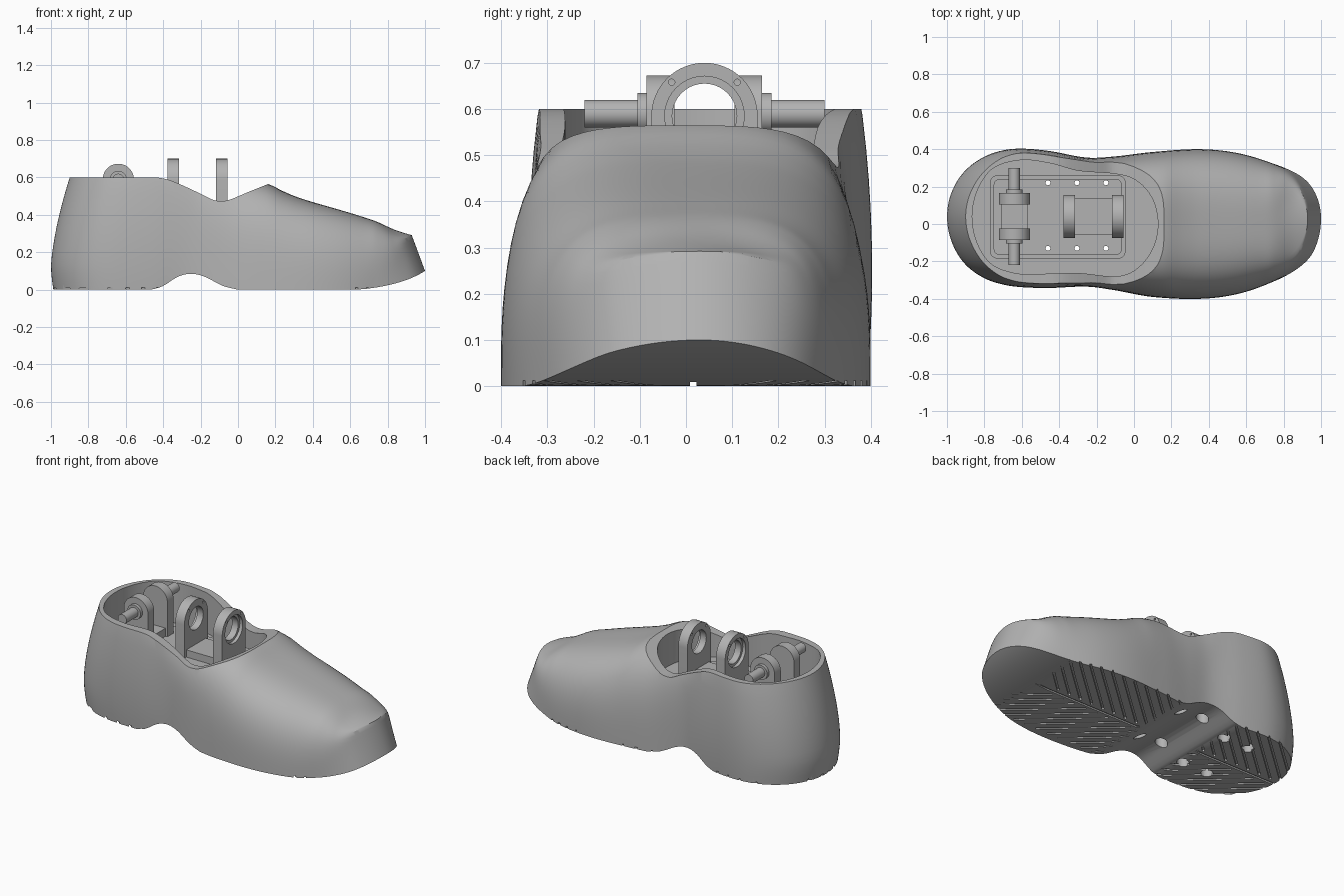
import bpy, bmesh, math
from mathutils import Matrix, Vector

cube = bpy.data.objects.get("Cube")
if cube:
    bpy.data.objects.remove(cube, do_unlink=True)

gray = bpy.data.materials.new("plain gray")
gray.use_nodes = True
gray.diffuse_color = (0.45, 0.45, 0.45, 1)
gray.node_tree.nodes["Principled BSDF"].inputs["Base Color"].default_value = gray.diffuse_color
MID = 0.04  # centre line of the heel and the mechanism


def smooth(a, b, x):
    t = min(1, max(0, (x - a) / (b - a)))
    return t * t * (3 - 2 * t)


def curve(keys, x):
    """Smooth interpolation through (x, value) keys."""
    if x <= keys[0][0]:
        return keys[0][1]
    if x >= keys[-1][0]:
        return keys[-1][1]
    i = next(k for k in range(len(keys) - 1) if x <= keys[k + 1][0])

    def slope(k):
        a, b = keys[max(k - 1, 0)], keys[min(k + 1, len(keys) - 1)]
        return (b[1] - a[1]) / (b[0] - a[0])
    (x0, v0), (x1, v1) = keys[i], keys[i + 1]
    h = x1 - x0
    t = (x - x0) / h
    return (v0 * (1 + 2 * t) * (1 - t) ** 2 + slope(i) * h * t * (1 - t) ** 2
            + v1 * t * t * (3 - 2 * t) + slope(i + 1) * h * t * t * (t - 1))


def round_ended(keys, x0, x1):
    """Side line of an outline with rounded ends, keyed by angle along it."""
    def angle(x):
        return math.acos(max(-1, min(1, 1 - 2 * (x - x0) / (x1 - x0))))
    table = [(angle(x), y) for x, y in keys]
    return lambda x: curve(table, angle(x))


def finish(name, bm):
    bmesh.ops.recalc_face_normals(bm, faces=bm.faces)
    mesh = bpy.data.meshes.new(name)
    bm.to_mesh(mesh)
    bm.free()
    obj = bpy.data.objects.new(name, mesh)
    bpy.context.collection.objects.link(obj)
    mesh.materials.append(gray)
    return obj


def prism(bm, points, offset):
    """Closed polygon extruded by an offset."""
    low = [bm.verts.new(p) for p in points]
    high = [bm.verts.new(Vector(p) + Vector(offset)) for p in points]
    bm.faces.new(low)
    bm.faces.new(high)
    for i in range(len(low)):
        j = (i + 1) % len(low)
        bm.faces.new((low[i], low[j], high[j], high[i]))


def box(bm, x, y, z, turn=0):
    c = Vector((sum(x) / 2, sum(y) / 2, sum(z) / 2))
    size = Matrix.Diagonal((x[1] - x[0], y[1] - y[0], z[1] - z[0], 1))
    bmesh.ops.create_cube(bm, size=1, matrix=Matrix.Translation(c) @ Matrix.Rotation(turn, 4, 'Z') @ size)


def rod(bm, a, b, r, sides=40):
    a, b = Vector(a), Vector(b)
    d = b - a
    m = Matrix.Translation((a + b) / 2) @ d.to_track_quat('Z', 'Y').to_matrix().to_4x4()
    bmesh.ops.create_cone(bm, cap_ends=True, segments=sides, radius1=r, radius2=r,
                          depth=d.length, matrix=m)


def cut(obj, cutter):
    """Subtract a cutter, bake the result and drop the cutter."""
    mod = obj.modifiers.new("cut", 'BOOLEAN')
    mod.operation, mod.solver, mod.object = 'DIFFERENCE', 'EXACT', cutter
    bpy.context.view_layer.update()
    done = obj.evaluated_get(bpy.context.evaluated_depsgraph_get())
    mesh = bpy.data.meshes.new_from_object(done)
    obj.modifiers.clear()
    obj.data = mesh
    bpy.data.objects.remove(cutter, do_unlink=True)


# Shoe body: cross sections lofted from heel to toe
left = round_ended([(-1, .04), (-.97, .185), (-.9, .29), (-.8, .362), (-.7, .395), (-.6, .403),
                    (-.45, .39), (-.25, .355), (-.1, .362), (.1, .385), (.35, .4), (.55, .38),
                    (.75, .32), (.88, .255), (.95, .185), (1, .03)], -1, 1)
right = round_ended([(-1, .04), (-.97, -.11), (-.9, -.22), (-.8, -.292), (-.7, -.325), (-.6, -.338),
                     (-.45, -.342), (-.25, -.335), (-.1, -.355), (.1, -.39), (.35, -.4), (.55, -.375),
                     (.75, -.305), (.88, -.225), (.95, -.15), (1, .03)], -1, 1)
ridge = [(-1, .68), (-.35, .66), (-.1, .63), (0, .602), (.16, .565), (.25, .522), (.345, .485),
         (.6, .41), (.727, .37), (.845, .335), (1, .292)]
arch = [(-.46, 0), (-.4, .02), (-.32, .07), (-.25, .085), (-.18, .07), (-.08, .02), (0, 0)]
roundness = [(-.45, .02), (-.3, .09), (-.2, .19), (-.1, .25), (0, .28), (.16, .3), (.6, .33),
             (.75, .29), (.85, .16), (.93, .05), (1, .02)]


def section(s, count=48):
    top = curve(ridge, s)
    low = curve(arch, s) if s < .2 else .1 * max(0, (s - .6) / .4) ** 2
    n = 1 / curve(roundness, s)
    yc, w = (left(s) + right(s)) / 2, (left(s) - right(s)) / 2
    heel = 1 - smooth(-.4, 0, s)
    for k in range(count + 1):
        a = math.pi * k / count
        c, q = math.cos(a), math.sin(a)
        r = (abs(c) ** n + abs(q) ** n) ** (-1 / n)
        y = yc + w * r * c
        crown = 1 - 3.5 * smooth(.72, .95, s) * (y - yc) ** 2
        z = low + (top * crown - low) * r * q
        y = yc + (y - yc) * (1 - .5 * heel * (z - .25) ** 2)
        x = s + .1 * (abs(z - .12) / .48) ** 1.5 * (1 - smooth(-1, -.4, s))
        x -= .37 * (z - .1) * smooth(.7, 1, s)
        yield x, y, z


bm = bmesh.new()
rings = [[bm.verts.new(p) for p in section(-math.cos(.012 + (math.pi - .024) * i / 120))]
         for i in range(121)]
for a, b in zip(rings, rings[1:]):
    for i in range(len(a)):
        j = (i + 1) % len(a)
        bm.faces.new((a[i], a[j], b[j], b[i]))
for ring in (rings[0], rings[-1]):
    half = len(ring) // 2
    for k in range(half - 1):
        bm.faces.new((ring[k], ring[k + 1], ring[-k - 2], ring[-k - 1]))
    bm.faces.new(ring[half - 1:half + 2])
shoe = finish("shoe_body", bm)

# Collar line, trimmed straight across
rim = [(-1.1, .6), (-.5, .6), (-.42, .598), (-.35, .58), (-.2, .513), (-.13, .479), (-.09, .474),
       (-.05, .479), (.05, .52), (.165, .566)]
steps = [-1.1] + [-.5 + .665 * i / 40 for i in range(41)]
bm = bmesh.new()
prism(bm, [(x, -.6, curve(rim, x)) for x in steps] + [(.165, -.6, 1), (-1.1, -.6, 1)], (0, 1.2, 0))
cut(shoe, finish("collar_cutter", bm))

# Foot opening
X0, X1, FLOOR = -.865, .128, .35
open_left = round_ended([(X0, .04), (-.82, .215), (-.75, .3), (-.6, .342), (-.45, .325), (-.3, .285),
                         (-.1, .268), (0, .24), (.09, .15), (X1, 0)], X0, X1)
open_right = round_ended([(X0, .04), (-.82, -.14), (-.75, -.222), (-.6, -.268), (-.45, -.265), (-.3, -.262),
                          (-.1, -.28), (0, -.25), (.09, -.15), (X1, 0)], X0, X1)
xs = [X0 + (X1 - X0) * (1 - math.cos(math.pi * i / 48)) / 2 for i in range(49)]
outline = [(x, open_left(x), FLOOR) for x in xs] + [(x, open_right(x), FLOOR) for x in xs[-2:0:-1]]
bm = bmesh.new()
prism(bm, outline, (0, 0, .5))
cut(shoe, finish("opening_cutter", bm))

# Sole tread: a centre groove and slanted grooves on each side
bm = bmesh.new()
box(bm, (-1.1, .95), (.009, .023), (-.02, .009))
for side in (-1, 1):
    for i in range(22):
        x = -1.08 + .08 * i
        box(bm, (x - .09, x + .43), (side * .2 + .01, side * .2 + .022), (-.02, .012),
            side * math.radians(42))
cut(shoe, finish("tread_cutter", bm))

# Screw holes, wide from below and narrow through the floor
spots = [(x, y) for x in (-.63, -.46, -.305, -.15) for y in (-.13, .22)]
for radius, top in ((.035, .2), (.013, .45)):
    bm = bmesh.new()
    for x, y in spots:
        rod(bm, (x, y, -.1), (x, y, top), radius, 24)
    cut(shoe, finish("screw_cutter", bm))


# Mounting plate on the floor
def rounded_plate(name, x, y, z, r):
    bm = bmesh.new()
    pts = []
    for i, (cx, cy) in enumerate(((x[1] - r, y[1] - r), (x[0] + r, y[1] - r),
                                  (x[0] + r, y[0] + r), (x[1] - r, y[0] + r))):
        for k in range(7):
            a = math.pi / 2 * (i + k / 6)
            pts.append((cx + r * math.cos(a), cy + r * math.sin(a), z[0]))
    prism(bm, pts, (0, 0, z[1] - z[0]))
    return finish(name, bm)


lip = rounded_plate("plate_lip", (-.77, -.045), (-.185, .26), (FLOOR - .01, FLOOR + .012), .04)
plate = rounded_plate("mounting_plate", (-.75, -.065), (-.165, .24), (FLOOR - .01, FLOOR + .03), .03)
for part in (lip, plate):
    bm = bmesh.new()
    for x, y in spots:
        rod(bm, (x, y, .1), (x, y, .5), .013, 24)
    cut(part, finish("plate_cutter", bm))
BASE = FLOOR + .02


def lug(bm, axis, at, centre, r, thick, z):
    """Upright tab with a round top, facing along x or y."""
    arc = [(math.cos(math.pi * k / 32) * r, z + math.sin(math.pi * k / 32) * r) for k in range(33)]
    flat = [(r, BASE)] + arc + [(-r, BASE)]
    if axis == 'X':
        prism(bm, [(at, centre + u, v) for u, v in flat], (thick, 0, 0))
    else:
        prism(bm, [(centre + u, at, v) for u, v in flat], (0, thick, 0))


# Front bracket: two ringed tabs on a low block
for name, x, outer in (("front_ring_tab", -.118, -.056), ("rear_ring_tab", -.315, -.377)):
    bm = bmesh.new()
    lug(bm, 'X', min(x, outer), MID, .115, .062, .585)
    tab = finish(name, bm)
    step = outer + (.02 if outer < x else -.02)
    for a, b, r in ((-1, 1, .07), (step, outer + (outer - x), .086)):
        bm = bmesh.new()
        rod(bm, (a, MID, .585), (b, MID, .585), r)
        cut(tab, finish("bore_cutter", bm))
    bm = bmesh.new()
    for side in (-1, 1):
        rod(bm, (-1, MID + side * .071, .658), (1, MID + side * .071, .658), .007, 12)
    cut(tab, finish("pin_cutter", bm))
bm = bmesh.new()
box(bm, (-.33, -.1), (MID - .095, MID + .095), (BASE, .425))
finish("ring_base", bm)

# Rear bracket: two tabs with bosses and stub axles
AX, AZ = -.64, .59
for name, side in (("left_axle_tab", 1), ("right_axle_tab", -1)):
    bm = bmesh.new()
    lug(bm, 'Y', MID + side * .095 - .03, AX, .083, .06, AZ)
    finish(name, bm)
    for label, a, b, r in (("boss", .12, .145, .045), ("axle", .12, .26, .03)):
        bm = bmesh.new()
        rod(bm, (AX, MID + side * a, AZ), (AX, MID + side * b, AZ), r)
        finish(name.replace("tab", label), bm)
bm = bmesh.new()
box(bm, (AX - .07, AX + .07), (MID - .07, MID + .07), (BASE, .43))
finish("axle_base", bm)

# Smooth shading with crisp edges
for obj in bpy.context.scene.objects:
    obj.select_set(obj.type == 'MESH')
bpy.context.view_layer.objects.active = shoe
bpy.ops.object.shade_smooth_by_angle(angle=math.radians(30))
